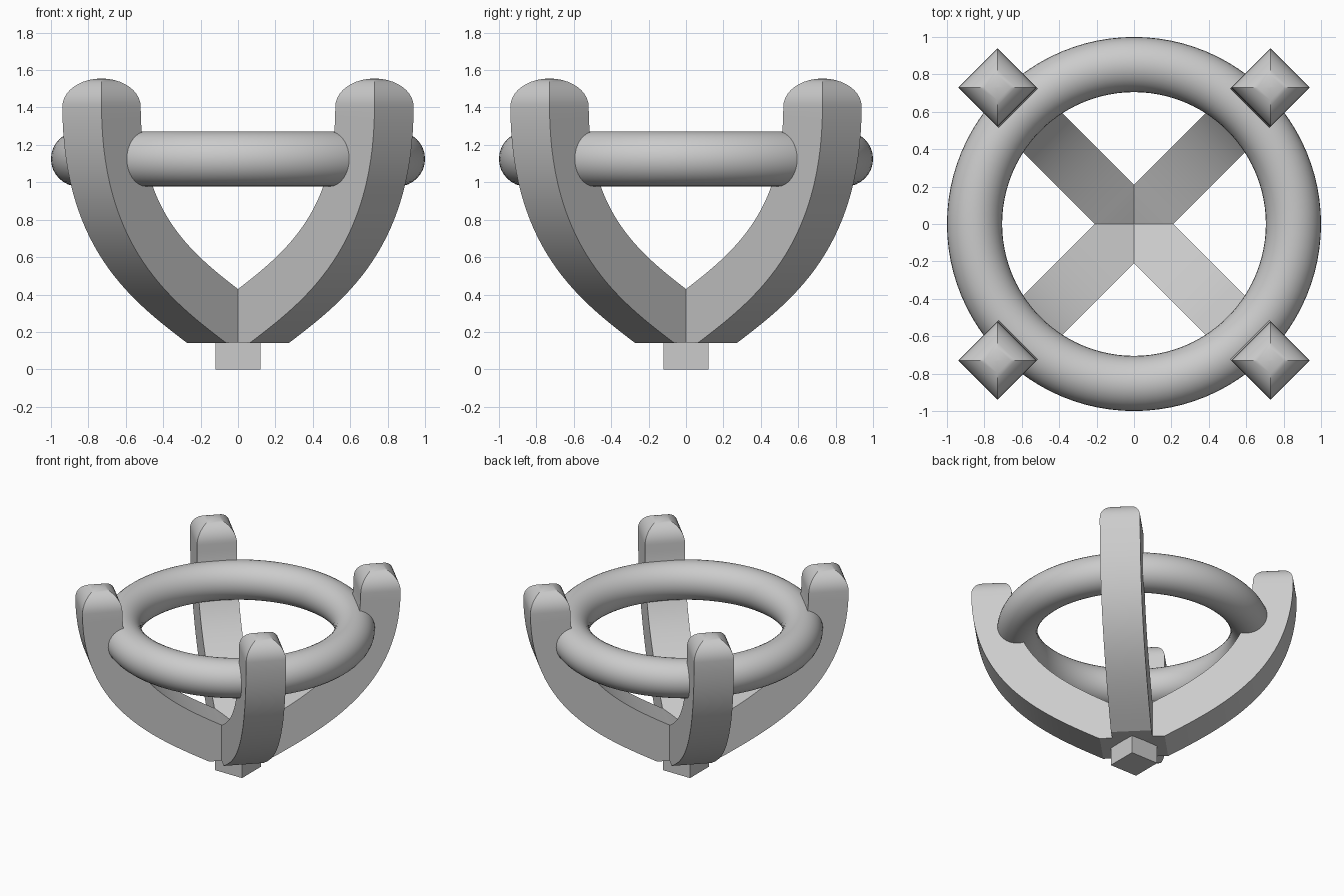
import bpy, bmesh, math
from mathutils import Vector

if "Cube" in bpy.data.objects:
    bpy.data.objects.remove(bpy.data.objects["Cube"])

H = 0.148      # half width of the square prong section
TIP = 0.15     # height of the rounded tip


def smooth(obj, angle):
    bpy.ops.object.select_all(action='DESELECT')
    bpy.context.view_layer.objects.active = obj
    obj.select_set(True)
    bpy.ops.object.shade_smooth_by_angle(angle=math.radians(angle))


def prong_sections():
    """(inner point, outer point, half width) along the prong in the (r, z) plane."""
    p = [Vector(v) for v in ((0.168, 0.272), (0.60, 0.503), (1.03, 0.75), (1.032, 1.405))]
    sections = [(Vector((0, 0.345)), Vector((0, 0.148)), H)]
    n = 28
    for i in range(n + 1):
        t = i / n
        u = 1 - t
        c = u**3 * p[0] + 3*u*u*t * p[1] + 3*u*t*t * p[2] + t**3 * p[3]
        d = (u*u * (p[1]-p[0]) + 2*u*t * (p[2]-p[1]) + t*t * (p[3]-p[2])).normalized()
        side = Vector((d.y, -d.x)) * H
        sections.append((c - side, c + side, H))
    # rounded tip: the square shrinks along a quarter circle
    for i in range(1, 11):
        a = math.radians(88.5) * i / 10
        s = H * math.cos(a)
        c = p[3] + Vector((0, TIP * math.sin(a)))
        sections.append((c - Vector((s, 0)), c + Vector((s, 0)), s))
    return sections


def make_prong(name, angle):
    bm = bmesh.new()
    rings = []
    for a, b, w in prong_sections():
        rings.append([bm.verts.new((q.x, y, q.y))
                      for q, y in ((a, -w), (b, -w), (b, w), (a, w))])
    for r0, r1 in zip(rings, rings[1:]):
        for k in range(4):
            j = (k + 1) % 4
            bm.faces.new((r0[k], r0[j], r1[j], r1[k]))
    bm.faces.new(rings[0])
    bm.faces.new(rings[-1])
    bmesh.ops.recalc_face_normals(bm, faces=bm.faces)
    me = bpy.data.meshes.new(name)
    bm.to_mesh(me)
    bm.free()
    obj = bpy.data.objects.new(name, me)
    bpy.context.collection.objects.link(obj)
    obj.rotation_euler.z = angle
    smooth(obj, 25)


# four curved prongs on the diagonals
for i, label in enumerate(("back_right", "back_left", "front_left", "front_right")):
    make_prong("prong_" + label, math.radians(45 + 90 * i))

# ring held by the prongs
bpy.ops.mesh.primitive_torus_add(location=(0, 0, 1.125), major_radius=0.8525, minor_radius=0.1475,
                                 major_segments=96, minor_segments=32)
ring = bpy.context.object
ring.name = "ring"
smooth(ring, 30)

# square peg under the centre
bpy.ops.mesh.primitive_cube_add(size=1, location=(0, 0, 0.1))
peg = bpy.context.object
peg.name = "base_peg"
peg.scale = (0.24, 0.24, 0.2)
